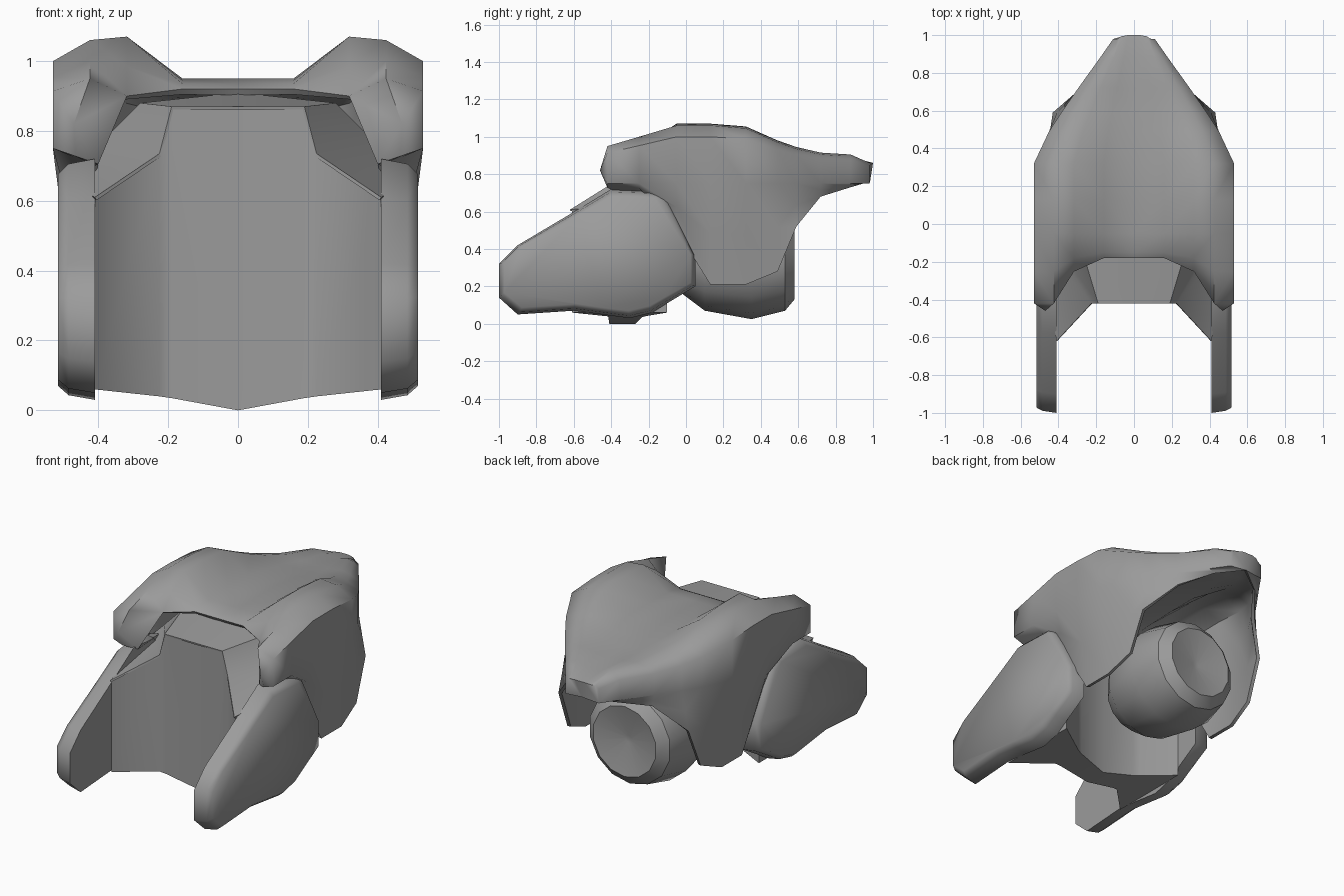
import bpy, bmesh, math

cube = bpy.data.objects.get("Cube")
if cube:
    bpy.data.objects.remove(cube, do_unlink=True)

# One plain grey for the whole hull
grey = bpy.data.materials.new("hull_grey")
grey.use_nodes = True
colour = (.33, .33, .33, 1)
grey.diffuse_color = colour
for node in grey.node_tree.nodes:
    if node.type == 'BSDF_PRINCIPLED':
        node.inputs["Base Color"].default_value = colour


def finish(name, bm, mirror=False, thickness=0, angle=40):
    """Turn a bmesh into a named, shaded object with its modifiers applied."""
    mesh = bpy.data.meshes.new(name)
    bm.to_mesh(mesh)
    bm.free()
    mesh.materials.append(grey)
    obj = bpy.data.objects.new(name, mesh)
    bpy.context.scene.collection.objects.link(obj)
    bpy.ops.object.select_all(action='DESELECT')
    obj.select_set(True)
    bpy.context.view_layer.objects.active = obj
    if mirror:
        modifier = obj.modifiers.new("Mirror", 'MIRROR')
        bpy.ops.object.modifier_apply(modifier=modifier.name)
    if thickness:
        modifier = obj.modifiers.new("Solidify", 'SOLIDIFY')
        modifier.thickness = thickness
        modifier.offset = -1
        bpy.ops.object.modifier_apply(modifier=modifier.name)
    bpy.ops.object.shade_smooth_by_angle(angle=math.radians(angle))


def loft(name, outlines, **options):
    """Closed solid running through matching outlines."""
    bm = bmesh.new()
    rings = [[bm.verts.new(point) for point in outline] for outline in outlines]
    for first, second in zip(rings, rings[1:]):
        for i in range(len(first)):
            bm.faces.new((first[i - 1], first[i], second[i], second[i - 1]))
    bm.faces.new(rings[0])
    bm.faces.new(rings[-1])
    bmesh.ops.recalc_face_normals(bm, faces=bm.faces[:])
    finish(name, bm, **options)


def skin(bm, rows):
    """Open sheet of quads over rows of vertices."""
    for near, far in zip(rows, rows[1:]):
        for j in range(len(near) - 1):
            bm.faces.new((near[j], near[j + 1], far[j + 1], far[j]))


# Upper cowl: each station gives its position, half width, ridge height,
# valley height, flap edge (x, z) and how far the middle is set back
LOBE_FOOT = .75
stations = [
    (-.42, .53, .96, .92, .4, .705, .24),
    (-.25, .53, 1.01, .935, .41, .7, .1),
    (-.05, .53, 1.07, .945, .46, .5, 0),
    (.13, .53, 1.07, .95, .46, .21, 0),
    (.32, .53, 1.055, .95, .46, .21, 0),
    (.49, .45, .98, .93, .44, .28, 0),
    (.59, .385, .945, .92, .43, .52, 0),
    (.72, .295, .915, .9, .28, .68, 0),
    (.88, .18, .905, .89, .15, .73, 0),
    (.98, .11, .86, .86, 0, .76, .02),
]
set_back = (1, 1, .7, 0, 0, 0, 0, .2)

bm = bmesh.new()
rows = []
for y, width, ridge, valley, flap_x, flap_z, notch in stations:
    shoulder = ridge - .22 * (ridge - LOBE_FOOT)
    section = [
        (0, valley),
        (width * .3, valley),
        (width * .6, ridge - notch * .25),
        (width * .8, ridge - .01),
        (width, shoulder),
        (width, LOBE_FOOT),
        ((width + flap_x) / 2, (LOBE_FOOT + flap_z) / 2),
        (flap_x, flap_z),
    ]
    rows.append([bm.verts.new((x, y + notch * share, z))
                 for (x, z), share in zip(section, set_back)])
skin(bm, rows)
# Rounded lobe noses
nose = bm.verts.new((.47, -.46, .82))
rim = rows[0][2:]
for i in range(len(rim)):
    bm.faces.new((rim[i], rim[i - 1], nose))
bm.faces.new(rows[-1])
finish("upper_cowl", bm, mirror=True, thickness=.02, angle=60)

# Side prongs: one side profile, drawn smaller towards the outer face
profile = [(-1, .32), (-.9, .42), (-.58, .61), (-.4, .72), (-.15, .71), (-.1, .68),
           (.05, .37), (.05, .2), (-.1, .11), (-.18, .06), (-.3, .03),
           (-.45, .05), (-.6, .07), (-.9, .05), (-1, .14)]


def prong_outline(x, scale_y, scale_z):
    return [(x, -.45 + (y + .45) * scale_y, .36 + (z - .36) * scale_z)
            for y, z in profile]


loft("side_prongs",
     [prong_outline(.41, 1, 1), prong_outline(.485, .98, .96), prong_outline(.515, .95, .88)],
     mirror=True, angle=65)

# Front bulkhead: columns of (x, front y, bottom, top), bowed, with a keel below
columns = [(0, -.41, 0, .87), (.19, -.415, .035, .87), (.225, -.42, .04, .735),
           (.41, -.61, .06, .61)]
half = []
for x, front, low, high in columns:
    back = x * x - .27
    half.append([(x, front, low), (x, front, high), (x, back, high), (x, back, low)])
other = [[(-x, y, z) for x, y, z in ring] for ring in half[:0:-1]]
loft("front_bulkhead", other + half, angle=50)

# Hood: skin from the front rim back beneath the cowl
front_rim = [(0, -.42, .87), (.19, -.42, .87), (.225, -.42, .735), (.41, -.62, .61)]
back_rim = [(0, -.14, .91), (.28, -.12, .88), (.42, -.1, .74), (.5, -.1, .66)]
bm = bmesh.new()
skin(bm, [[bm.verts.new(point) for point in rim] for rim in (front_rim, back_rim)])
finish("hood", bm, mirror=True, thickness=.01)

# Rear engine: turned pod with a dished end
SIDES = 14
angles = [math.tau * k / SIDES for k in range(SIDES)]
pod = [(-.02, .18), (.1, .27), (.35, .315), (.53, .27), (.58, .21), (.54, .02)]
loft("rear_engine",
     [[(r * math.sin(a), y, .34 - r * math.cos(a)) for a in angles] for y, r in pod],
     angle=35)
